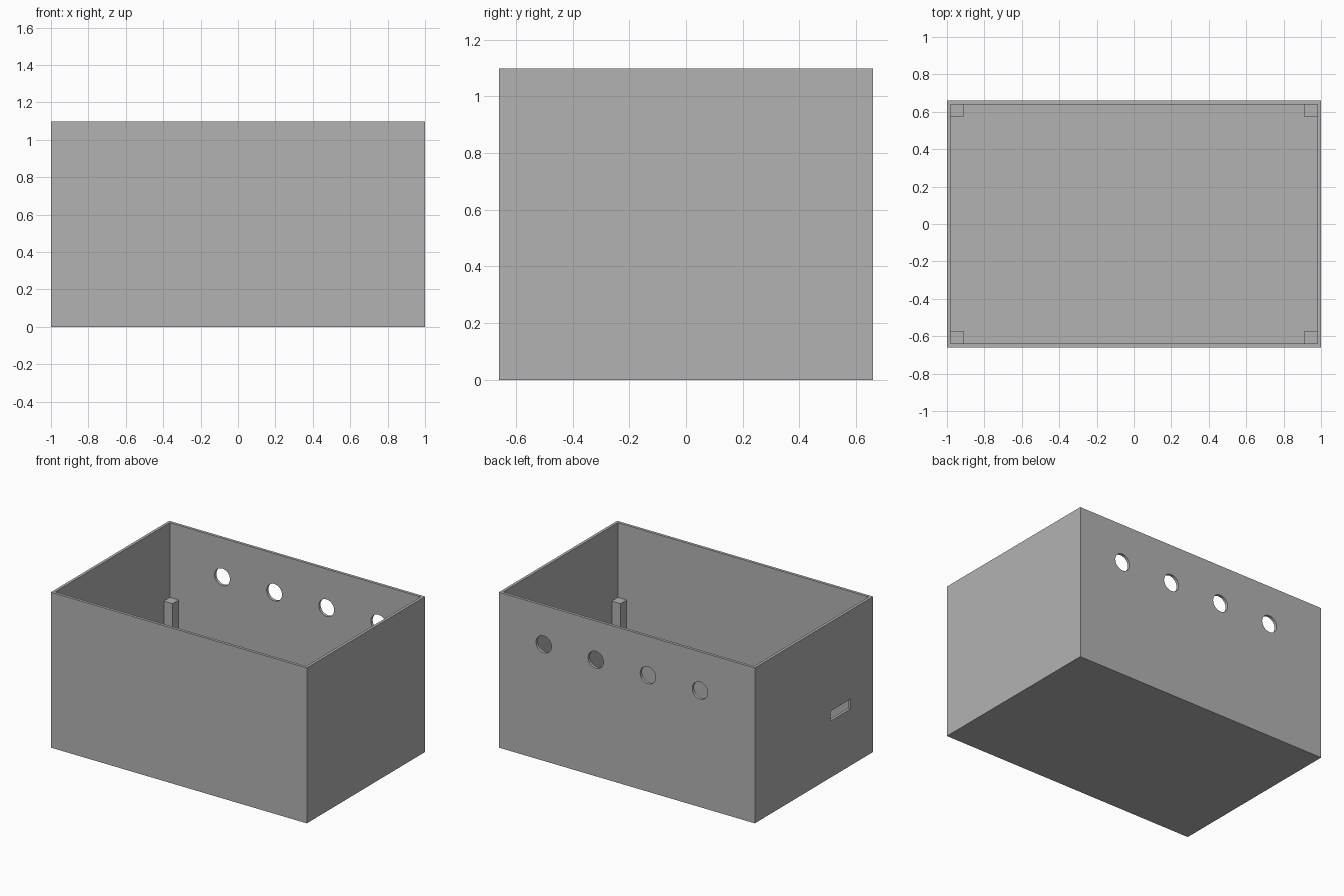
import bpy
from math import radians

if "Cube" in bpy.data.objects:
    bpy.data.objects.remove(bpy.data.objects["Cube"], do_unlink=True)

HX, HY, H = 1.0, 0.66, 1.098     # half width, half depth, height
WALL = 0.02
POST, POST_TOP = 0.068, 0.57

grey = bpy.data.materials.new("plain grey")
grey.use_nodes = True
colour = (0.45, 0.45, 0.45, 1)
grey.diffuse_color = colour
grey.node_tree.nodes["Principled BSDF"].inputs["Base Color"].default_value = colour


def box(name, low, high):
    """Axis-aligned box between two corners."""
    centre = [(a + b) / 2 for a, b in zip(low, high)]
    bpy.ops.mesh.primitive_cube_add(size=1, location=centre)
    ob = bpy.context.object
    ob.name = name
    ob.scale = [b - a for a, b in zip(low, high)]
    bpy.ops.object.transform_apply(location=False, rotation=False, scale=True)
    ob.data.materials.append(grey)
    return ob


def cut(target, cutter):
    """Subtract the cutter from the target and remove it."""
    cutter.hide_render = True
    mod = target.modifiers.new("cut", "BOOLEAN")
    mod.operation = "DIFFERENCE"
    mod.solver = "EXACT"
    mod.object = cutter
    bpy.context.view_layer.objects.active = target
    bpy.ops.object.modifier_apply(modifier=mod.name)
    bpy.data.objects.remove(cutter, do_unlink=True)


# Open-topped case with thin walls and floor
case = box("case", (-HX, -HY, 0), (HX, HY, H))
cut(case, box("cavity", (WALL - HX, WALL - HY, WALL), (HX - WALL, HY - WALL, H + 1)))

# Row of four round holes through the back wall
for i in range(4):
    bpy.ops.mesh.primitive_cylinder_add(
        vertices=48, radius=0.06, depth=0.2,
        location=(0.65 - i * 0.407, HY, 0.823), rotation=(radians(90), 0, 0))
    hole = bpy.context.object
    hole.data.materials.append(grey)
    cut(case, hole)

# Cable slot through the right wall
cut(case, box("slot", (-HX - 0.1, -0.41, 0.40), (-HX + 0.1, -0.185, 0.47)))

bpy.ops.object.select_all(action="DESELECT")
case.select_set(True)
bpy.context.view_layer.objects.active = case
bpy.ops.object.shade_smooth_by_angle(angle=radians(30))

# Square support post in each inner corner
for sx, side in ((1, "left"), (-1, "right")):
    for sy, end in ((-1, "front"), (1, "back")):
        x, y = sx * (HX - WALL), sy * (HY - WALL)
        x2, y2 = x - sx * POST, y - sy * POST
        box(f"{end}_{side}_post", (min(x, x2), min(y, y2), WALL),
            (max(x, x2), max(y, y2), POST_TOP))
